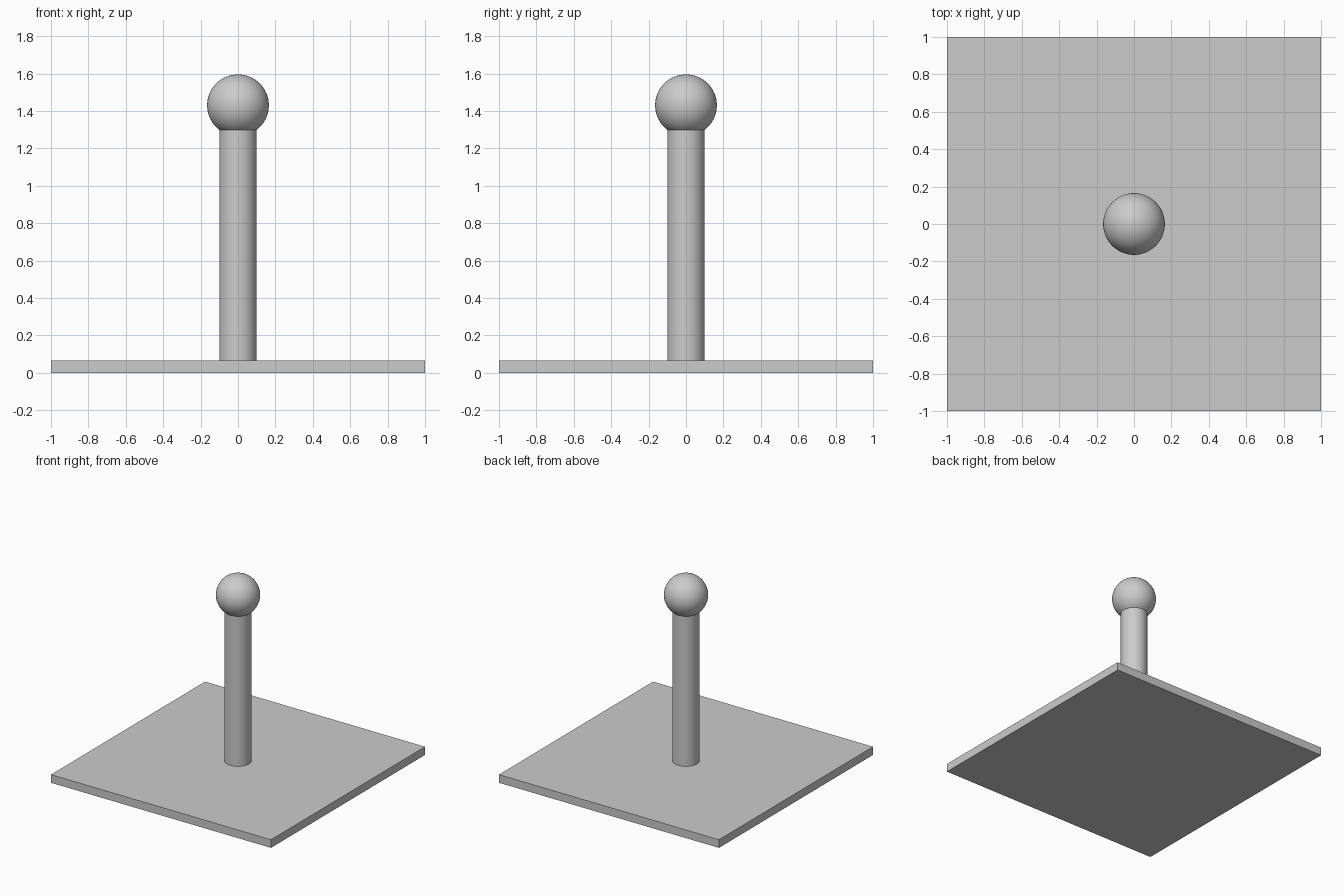
import bpy
import math

cube = bpy.data.objects.get("Cube")
if cube:
    bpy.data.objects.remove(cube, do_unlink=True)

# Single grey material
grey = bpy.data.materials.new("light_grey")
grey.use_nodes = True
colour = (0.6, 0.6, 0.6, 1)
grey.diffuse_color = colour
grey.node_tree.nodes["Principled BSDF"].inputs["Base Color"].default_value = colour

BASE_TOP = 0.067
POST_TOP = 1.32   # ends inside the ball
BALL_Z = 1.43
BALL_RADIUS = 0.165


def finish(name, smooth=False):
    """Name the active object, give it the material and shade it."""
    obj = bpy.context.object
    obj.name = obj.data.name = name
    obj.data.materials.append(grey)
    bpy.ops.object.transform_apply(location=False, rotation=False, scale=True)
    if smooth:
        bpy.ops.object.shade_smooth_by_angle(angle=math.radians(40))
    return obj


# Square base plate
bpy.ops.mesh.primitive_cube_add(size=1, location=(0, 0, BASE_TOP / 2))
bpy.context.object.scale = (2, 2, BASE_TOP)
finish("base_plate")

# Upright post
bpy.ops.mesh.primitive_cylinder_add(
    vertices=64, radius=0.1, depth=POST_TOP - BASE_TOP,
    location=(0, 0, (POST_TOP + BASE_TOP) / 2))
finish("post", smooth=True)

# Ball on top
bpy.ops.mesh.primitive_uv_sphere_add(
    segments=64, ring_count=32, radius=BALL_RADIUS, location=(0, 0, BALL_Z))
finish("ball", smooth=True)
